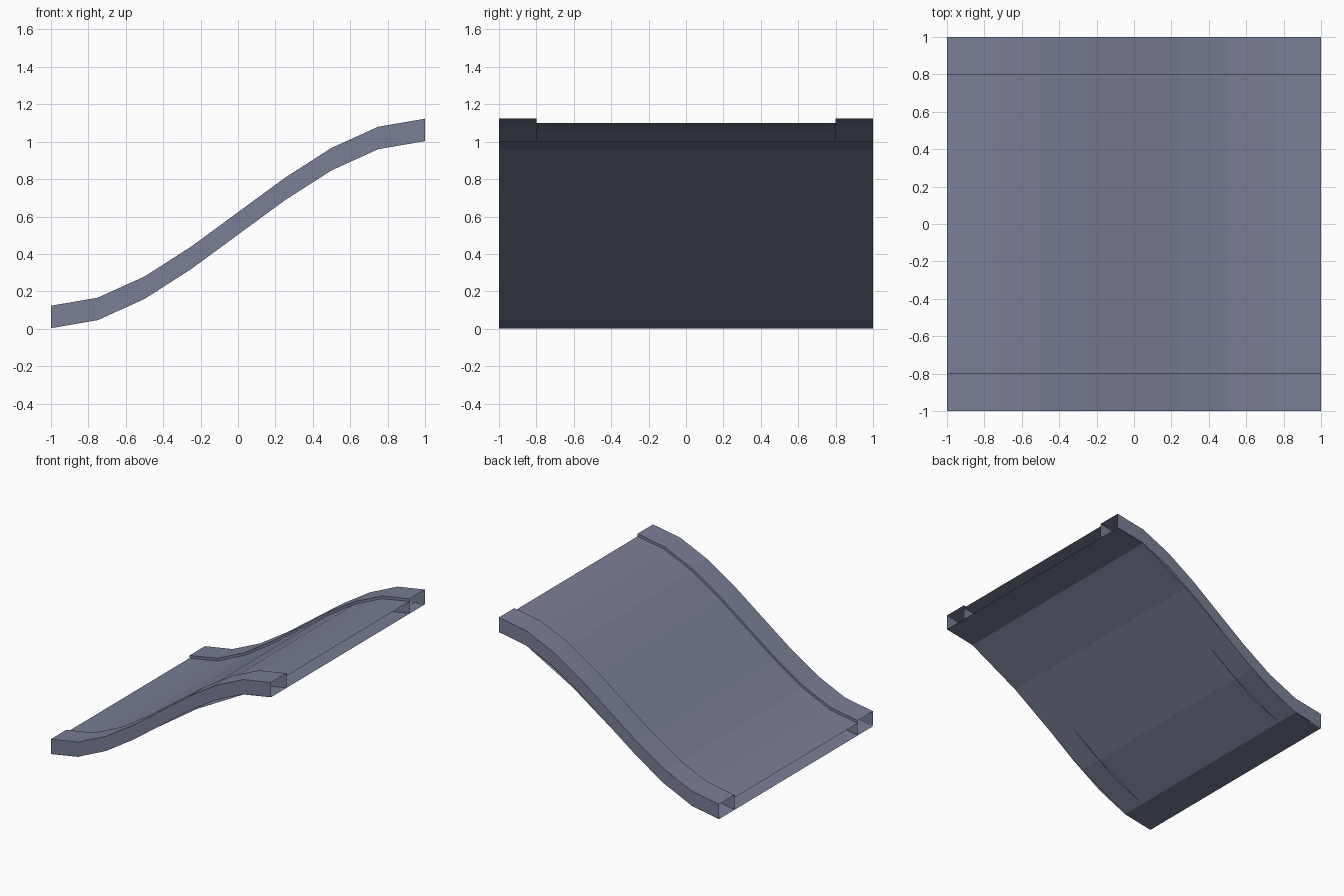
import bpy
import bmesh

if "Cube" in bpy.data.objects:
    bpy.data.objects.remove(bpy.data.objects["Cube"])

slate = bpy.data.materials.new("slate_blue_grey")
slate.diffuse_color = (0.19, 0.21, 0.30, 1.0)
slate.use_nodes = True
slate.node_tree.nodes["Principled BSDF"].inputs["Base Color"].default_value = slate.diffuse_color


def slope(x):
    """S-shaped rise from 0 to 1 along x = -1..1."""
    t = (x + 1) / 2
    return t * t * (3 - 2 * t)


def sweep(name, path, section):
    """Sweep an open (y, height) section along an (x, z) path, ends left open."""
    bm = bmesh.new()
    rows = [[bm.verts.new((x, y, z + h)) for y, h in section] for x, z in path]
    for r0, r1 in zip(rows, rows[1:]):
        for i in range(len(section) - 1):
            bm.faces.new((r0[i], r1[i], r1[i + 1], r0[i + 1]))
    mesh = bpy.data.meshes.new(name)
    bm.to_mesh(mesh)
    bm.free()
    mesh.materials.append(slate)
    obj = bpy.data.objects.new(name, mesh)
    bpy.context.collection.objects.link(obj)
    return obj


BASE, CURB, ROAD = 0.003, 0.12, 0.098
fine_path = [(-1 + i / 4, slope(-1 + i / 4) + BASE) for i in range(9)]

# hollow raised curbs along both edges
for name, y0, y1 in (("front_curb", -1.0, -0.8), ("back_curb", 0.8, 1.0)):
    sweep(name, fine_path, [(y0, 0), (y0, CURB), (y1, CURB), (y1, 0)])

# recessed road surface between the curbs
sweep("road_surface", fine_path, [(-0.8, ROAD), (0.8, ROAD)])

# underside panel, with coarser segments than the top
half = [(0.33, 0.728), (0.75, 0.958), (1.0, 1.002)]
coarse_path = [(-x, max(0, 1.002 - z)) for x, z in reversed(half)] + half
sweep("underside", coarse_path, [(1.0, 0), (-1.0, 0)])
